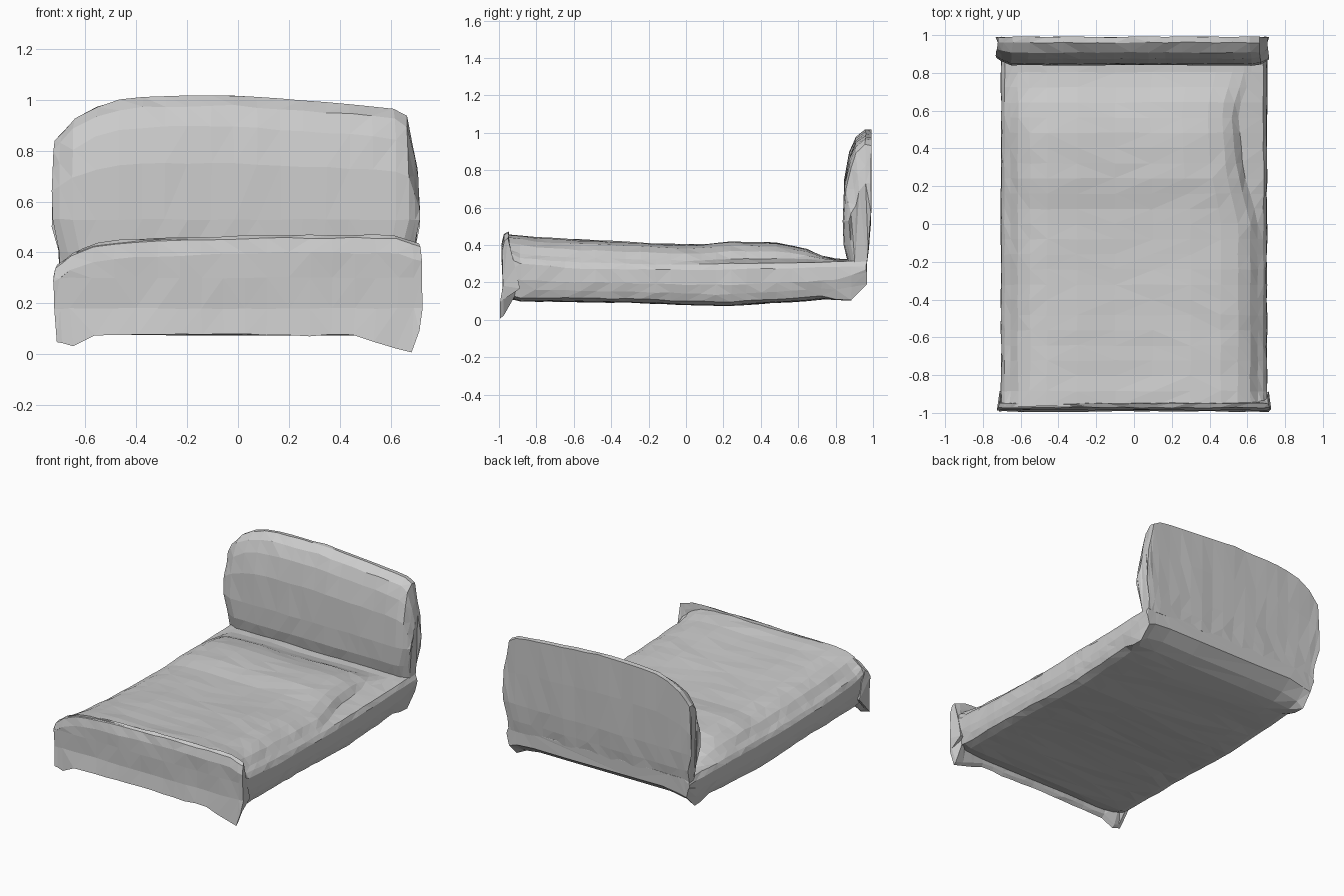
import bpy, bmesh, random
from mathutils import Vector

random.seed(4)
cube = bpy.data.objects.get("Cube")
if cube:
    bpy.data.objects.remove(cube, do_unlink=True)

grey = bpy.data.materials.new("plain grey")
grey.use_nodes = True
colour = (0.6, 0.6, 0.6, 1)
grey.diffuse_color = colour
grey.node_tree.nodes["Principled BSDF"].inputs["Base Color"].default_value = colour


def lerp(table, t):
    """Read a value off a list of (position, value) pairs."""
    for (a, va), (b, vb) in zip(table, table[1:]):
        if t <= b:
            return va + (vb - va) * max(0, (t - a) / (b - a))
    return table[-1][1]


def steps(lo, hi, n):
    return [lo + (hi - lo) * i / n for i in range(n + 1)]


def loft(name, rings, wobble=0.003):
    """Join closed rings of points into a faceted, slightly uneven solid."""
    bm = bmesh.new()
    rows = []
    for ring in rings:
        rows.append([bm.verts.new(Vector(p) + Vector(
            [random.uniform(-wobble, wobble) for _ in range(3)])) for p in ring])
    n = len(rows[0])
    for a, b in zip(rows, rows[1:]):
        for i in range(n):
            j = (i + 1) % n
            bm.faces.new((a[i], a[j], b[j], b[i]))
    bm.faces.new(rows[0])
    bm.faces.new(rows[-1])
    bmesh.ops.triangulate(bm, faces=bm.faces)
    bmesh.ops.recalc_face_normals(bm, faces=bm.faces)
    mesh = bpy.data.meshes.new(name)
    bm.to_mesh(mesh)
    bm.free()
    mesh.materials.append(grey)
    obj = bpy.data.objects.new(name, mesh)
    bpy.context.collection.objects.link(obj)


# Base and soft mattress in one skin, lofted from foot to head
base_bottom = [(-0.97, 0.12), (-0.9, 0.1), (-0.3, 0.092), (0.2, 0.073), (0.7, 0.105),
               (0.85, 0.13), (0.965, 0.22)]
foot_drop = [(0.76, 0), (0.86, 0.08), (0.965, 0.05)]
rail_top = [(-0.97, 0.37), (-0.88, 0.33), (-0.6, 0.305), (0, 0.295), (0.97, 0.315)]
mattress_top = [(-0.97, 0.455), (-0.93, 0.46), (-0.8, 0.44), (-0.6, 0.43), (-0.2, 0.41),
                (0.07, 0.4), (0.25, 0.42), (0.5, 0.41), (0.65, 0.375), (0.77, 0.325),
                (0.965, 0.32)]
left_slump = [(0, 1), (0.3, 0.88), (0.6, 0.84), (0.8, 0.95)]


def body_ring(y):
    b, e, t = lerp(base_bottom, y), lerp(rail_top, y), lerp(mattress_top, y)
    drop, slump, rise = lerp(foot_drop, y), lerp(left_slump, y), t - e

    def half(side, squeeze):
        lower = [(0.25, b), (0.5, b), (0.63, b + 0.003 - drop * 0.3), (0.68, b + 0.02 - drop),
                 (0.695, b + 0.06 - drop * 0.6), (0.705, (b + e) / 2), (0.702, e - 0.03),
                 (0.685, e)]
        dome = [(0.655, e + rise * 0.2), (0.615, e + rise * 0.55), (0.55, e + rise * 0.82),
                (0.46, e + rise * 0.96), (0.3, t), (0.1, t - 0.005)]
        return ([(side * x, y, z) for x, z in lower]
                + [(side * x * squeeze, y, z) for x, z in dome])

    return half(1, slump) + half(-1, 1)[::-1]


loft("mattress_and_base", [body_ring(y) for y in steps(-0.965, 0.965, 24)])

# Footboard: thin draped panel whose corners fold back and hang to the floor
foot_top = [(-0.72, 0.35), (-0.67, 0.395), (-0.55, 0.44), (-0.3, 0.457), (0.2, 0.47),
            (0.63, 0.468), (0.72, 0.435)]
foot_hem = [(-0.71, 0.05), (-0.66, 0.03), (-0.58, 0.075), (0, 0.08), (0.28, 0.072),
            (0.42, 0.085), (0.6, 0.03), (0.69, 0.004), (0.72, 0.09)]
fold = [(0.62, 0.02), (0.7, 0.08)]


def foot_ring(x):
    t, b, d = lerp(foot_top, x), lerp(foot_hem, x), lerp(fold, abs(x))
    return [(x * 0.985, -0.993, b), (x, -0.978, 0.18), (x, -0.982, 0.3),
            (x, -0.985, t - 0.07), (x * 0.99, -0.972, t - 0.012), (x * 0.98, -0.95, t),
            (x * 0.97, -0.945, t - 0.04), (x * 0.98, -0.955 + d * 0.5, 0.28),
            (x * 0.985, -0.965 + d, 0.17), (x * 0.985, -0.975, b + 0.02)]


foot_x = [-0.725, -0.7] + steps(-0.66, 0.63, 15) + [0.69, 0.725]
loft("footboard", [foot_ring(x) for x in foot_x])

# Headboard: arched panel, rounded forward edge and flat back
head_top = [(-0.73, 0.84), (-0.65, 0.925), (-0.53, 0.99), (-0.4, 1.01), (-0.04, 1.02),
            (0.2, 1.0), (0.5, 0.98), (0.62, 0.965), (0.67, 0.935), (0.715, 0.73)]


def head_ring(x):
    t = lerp(head_top, x)
    low = x * 0.96
    front = max(0, abs(x) - 0.66) * 0.6
    return [(low, 0.87 + front, 0.3), (low, 0.845 + front, 0.4),
            (x, 0.84 + front, 0.53), (x, 0.848 + front, 0.3 + (t - 0.3) * 0.63),
            (x, 0.875 + front, t - 0.12), (x * 0.995, 0.908 + front * 0.5, t - 0.04),
            (x * 0.99, 0.96, t), (x * 0.99, 0.99, t - 0.003),
            (x, 0.99, 0.3 + (t - 0.3) * 0.63), (x, 0.985, 0.5),
            (low, 0.975, 0.38), (low, 0.965, 0.3)]


head_x = [-0.73, -0.7] + steps(-0.65, 0.62, 14) + [0.67, 0.695, 0.715]
loft("headboard", [head_ring(x) for x in head_x])
